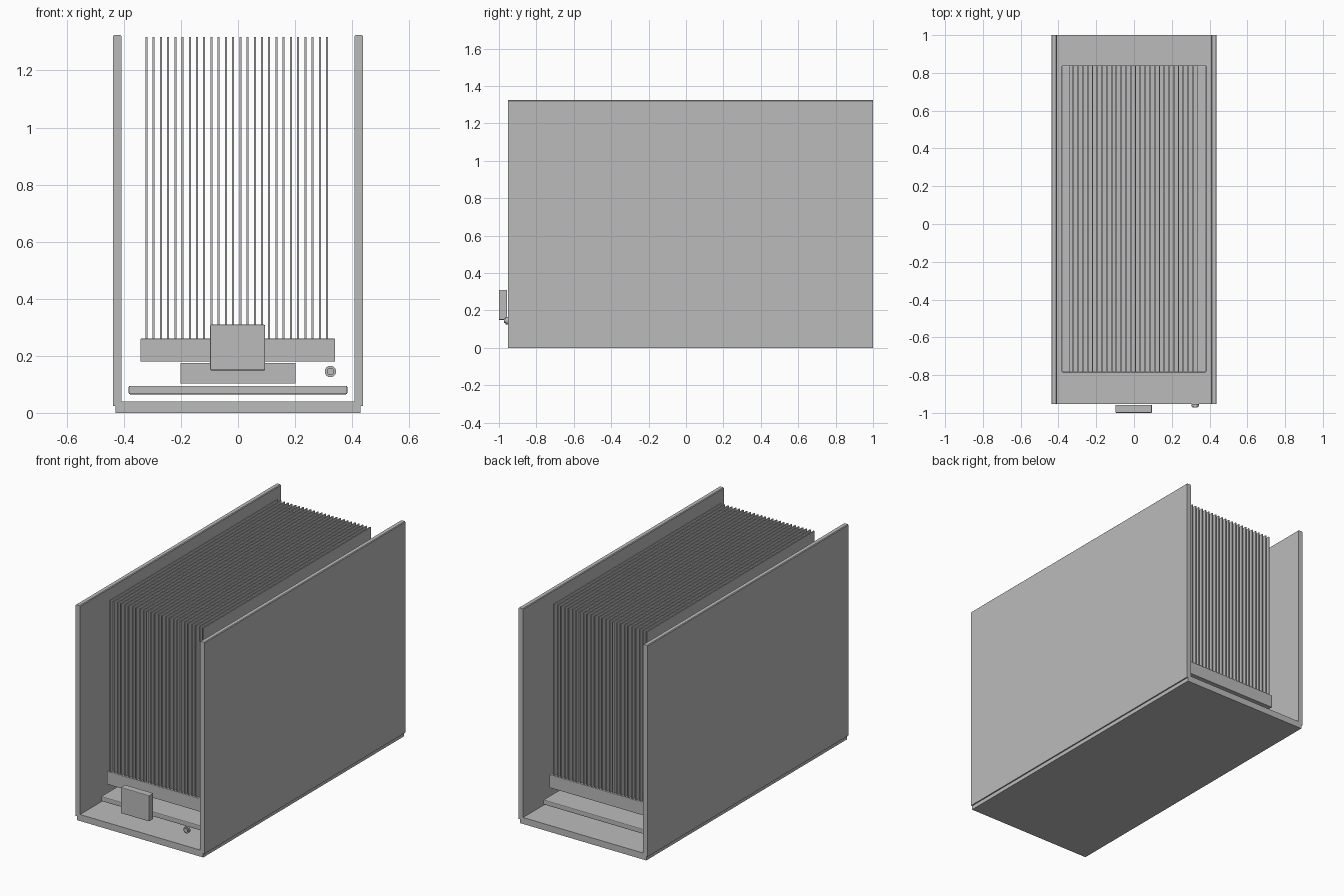
import bpy
import bmesh
from math import radians
from mathutils import Matrix

cube = bpy.data.objects.get("Cube")
if cube:
    bpy.data.objects.remove(cube, do_unlink=True)

grey = bpy.data.materials.new("plain grey")
grey.use_nodes = True
GREY = (0.5, 0.5, 0.5, 1)
grey.diffuse_color = GREY
grey.node_tree.nodes["Principled BSDF"].inputs["Base Color"].default_value = GREY

BACK, FRONT = 0.84, -0.785      # ends of the cooler and the board


def finish(name, bm, bevel=0):
    bmesh.ops.recalc_face_normals(bm, faces=bm.faces)
    mesh = bpy.data.meshes.new(name)
    bm.to_mesh(mesh)
    bm.free()
    mesh.materials.append(grey)
    obj = bpy.data.objects.new(name, mesh)
    bpy.context.collection.objects.link(obj)
    if bevel:
        mod = obj.modifiers.new("soft edges", "BEVEL")
        mod.width = bevel
        mod.segments = 2
    return obj


def box(name, x, y, z, bevel=0):
    """Box from (min, max) pairs on each axis."""
    bm = bmesh.new()
    size = [b - a for a, b in (x, y, z)]
    centre = [(a + b) / 2 for a, b in (x, y, z)]
    bmesh.ops.create_cube(bm, size=1, matrix=Matrix.Translation(centre) @ Matrix.Diagonal((*size, 1)))
    return finish(name, bm, bevel)


def disc(name, x, z, radius, y):
    """Cylinder lying along the y axis."""
    bm = bmesh.new()
    place = Matrix.Translation((x, sum(y) / 2, z)) @ Matrix.Rotation(radians(90), 4, "X")
    bmesh.ops.create_cone(bm, cap_ends=True, segments=32, radius1=radius, radius2=radius,
                          depth=y[1] - y[0], matrix=place)
    obj = finish(name, bm)
    bpy.ops.object.select_all(action="DESELECT")
    obj.select_set(True)
    bpy.context.view_layer.objects.active = obj
    bpy.ops.object.shade_smooth_by_angle(angle=radians(40))


# U-shaped case: half profile mirrored, then extruded front to back
half = [(0.43, 0), (0.43, 0.024), (0.438, 0.024), (0.438, 1.32), (0.434, 1.324),
        (0.412, 1.324), (0.408, 1.32), (0.408, 0.04)]
profile = half + [(-x, z) for x, z in reversed(half)]
bm = bmesh.new()
face = bm.faces.new([bm.verts.new((x, -0.952, z)) for x, z in profile])
moved = bmesh.ops.extrude_face_region(bm, geom=[face], use_keep_orig=True)
bmesh.ops.translate(bm, vec=(0, 1.952, 0),
                    verts=[v for v in moved["geom"] if isinstance(v, bmesh.types.BMVert)])
finish("case", bm)

# Circuit board and processor
box("circuit_board", (-0.383, 0.383), (FRONT, BACK), (0.065, 0.095), 0.005)
box("processor", (-0.202, 0.202), (-0.18, 0.22), (0.103, 0.174))

# Heat sink base with its row of thin fins
box("heat_sink_base", (-0.342, 0.34), (FRONT, BACK), (0.18, 0.26), 0.002)
for i in range(26):
    x = -0.321 + i * 0.02532
    box(f"fin_{i + 1}", (x - 0.0035, x + 0.0035), (FRONT, BACK), (0.26, 1.317))

# Front display and control knob
box("front_display", (-0.098, 0.095), (-1.0, -0.957), (0.149, 0.309), 0.004)
disc("control_knob", 0.324, 0.145, 0.02, (-0.965, -0.953))
disc("knob_cap", 0.324, 0.145, 0.013, (-0.972, -0.965))
